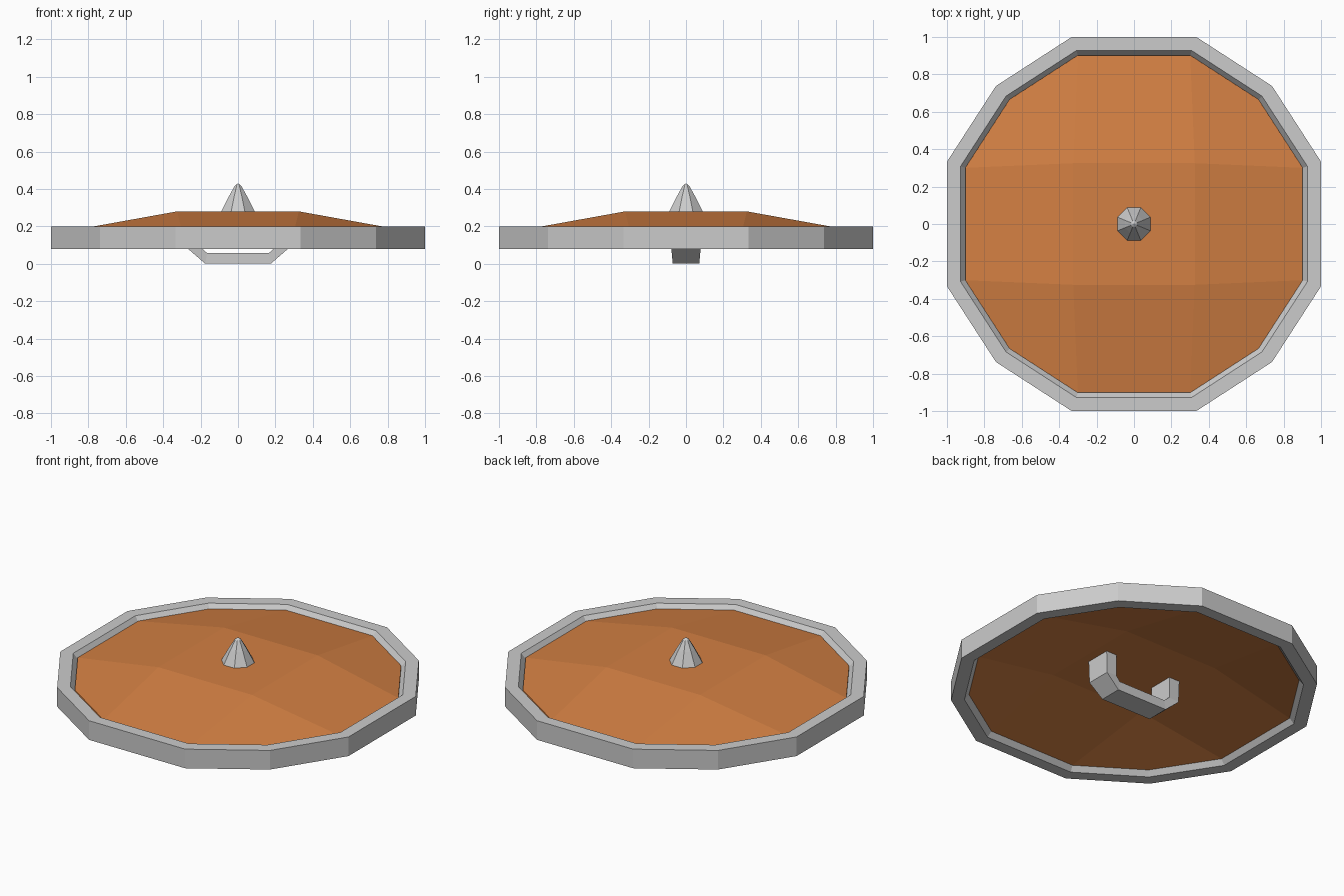
import bpy
import bmesh
from math import sin, cos, pi

if "Cube" in bpy.data.objects:
    bpy.data.objects.remove(bpy.data.objects["Cube"])


def paint(name, r, g, b):
    mat = bpy.data.materials.new(name)
    mat.diffuse_color = (r, g, b, 1)
    mat.use_nodes = True
    mat.node_tree.nodes["Principled BSDF"].inputs["Base Color"].default_value = mat.diffuse_color
    return mat


METAL = paint("metal", 0.52, 0.52, 0.52)
WOOD = paint("wood", 0.65, 0.215, 0.056)


def make(name, verts, faces, mat):
    me = bpy.data.meshes.new(name)
    me.from_pydata(verts, [], faces)
    me.materials.append(mat)
    bm = bmesh.new()
    bm.from_mesh(me)
    bmesh.ops.recalc_face_normals(bm, faces=bm.faces)
    bm.to_mesh(me)
    bm.free()
    ob = bpy.data.objects.new(name, me)
    bpy.context.collection.objects.link(ob)


def bridge(a, b, n):
    """Quads joining two rings of n vertices that start at a and b."""
    return [(a + i, a + (i + 1) % n, b + (i + 1) % n, b + i) for i in range(n)]


def outline(s):
    """Twelve-sided outline, flat on all four sides, counter-clockwise."""
    pts = []
    for k in range(4):
        c, d = round(cos(k * pi / 2)), round(sin(k * pi / 2))
        for x, y in ((1, -0.333), (1, 0.333), (0.738, 0.738)):
            pts.append(((x * c - y * d) * s, (x * d + y * c) * s))
    return pts


# rim: closed cross-section swept round the outline
section = [(1, 0.08), (1, 0.2), (0.927, 0.2), (0.9, 0.165), (0.9, 0.115), (0.927, 0.08)]
verts = [(x, y, z) for s, z in section for x, y in outline(s)]
faces = []
for j in range(len(section)):
    faces += bridge(j * 12, (j + 1) % len(section) * 12, 12)
make("rim", verts, faces, METAL)

# board: shallow dome made of nine panels, given thickness
EDGE_Z, TOP_Z, THICK = 0.176, 0.28, 0.065
panels = [(12, 13, 14, 15)]
for k in range(4):
    i, a, b = 3 * k, 12 + (k + 3) % 4, 12 + k
    panels.append((a, i, i + 1, b))
    panels.append((b, i + 1, i + 2, (i + 3) % 12))
inner = [(0.325, 0.325), (-0.325, 0.325), (-0.325, -0.325), (0.325, -0.325)]
verts = []
for drop in (0, THICK):
    verts += [(x, y, EDGE_Z - drop) for x, y in outline(0.902)]
    verts += [(x, y, TOP_Z - drop) for x, y in inner]
faces = panels + [tuple(v + 16 for v in reversed(p)) for p in panels]
faces += bridge(16, 0, 12)
make("board", verts, faces, WOOD)

# boss: eight-sided spike with a slight bulge
levels = [(0.098, 0.25), (0.096, 0.28), (0.053, 0.36), (0.018, 0.418)]
verts = [(r * cos((i + 0.5) * pi / 4), r * sin((i + 0.5) * pi / 4), z)
         for r, z in levels for i in range(8)] + [(0, 0, 0.43)]
faces = [tuple(range(8))]
for j in range(3):
    faces += bridge(j * 8, j * 8 + 8, 8)
faces += [(24 + i, 24 + (i + 1) % 8, 32) for i in range(8)]
make("boss_spike", verts, faces, METAL)

# handle: bent bar behind the board, swept along a mirrored profile
# each row: outer x, outer z, inner x, inner z, half width
half = [(0.27, 0.23, 0.195, 0.23, 0.08),
        (0.265, 0.078, 0.197, 0.085, 0.078),
        (0.175, 0, 0.165, 0.057, 0.071)]
path = half + [(-a, b, -c, d, w) for a, b, c, d, w in reversed(half)]
verts = []
for ox, oz, ix, iz, w in path:
    verts += [(ox, -w, oz), (ox, w, oz), (ix, w, iz), (ix, -w, iz)]
faces = [(0, 1, 2, 3), (20, 21, 22, 23)]
for j in range(5):
    faces += bridge(j * 4, j * 4 + 4, 4)
make("handle", verts, faces, METAL)
